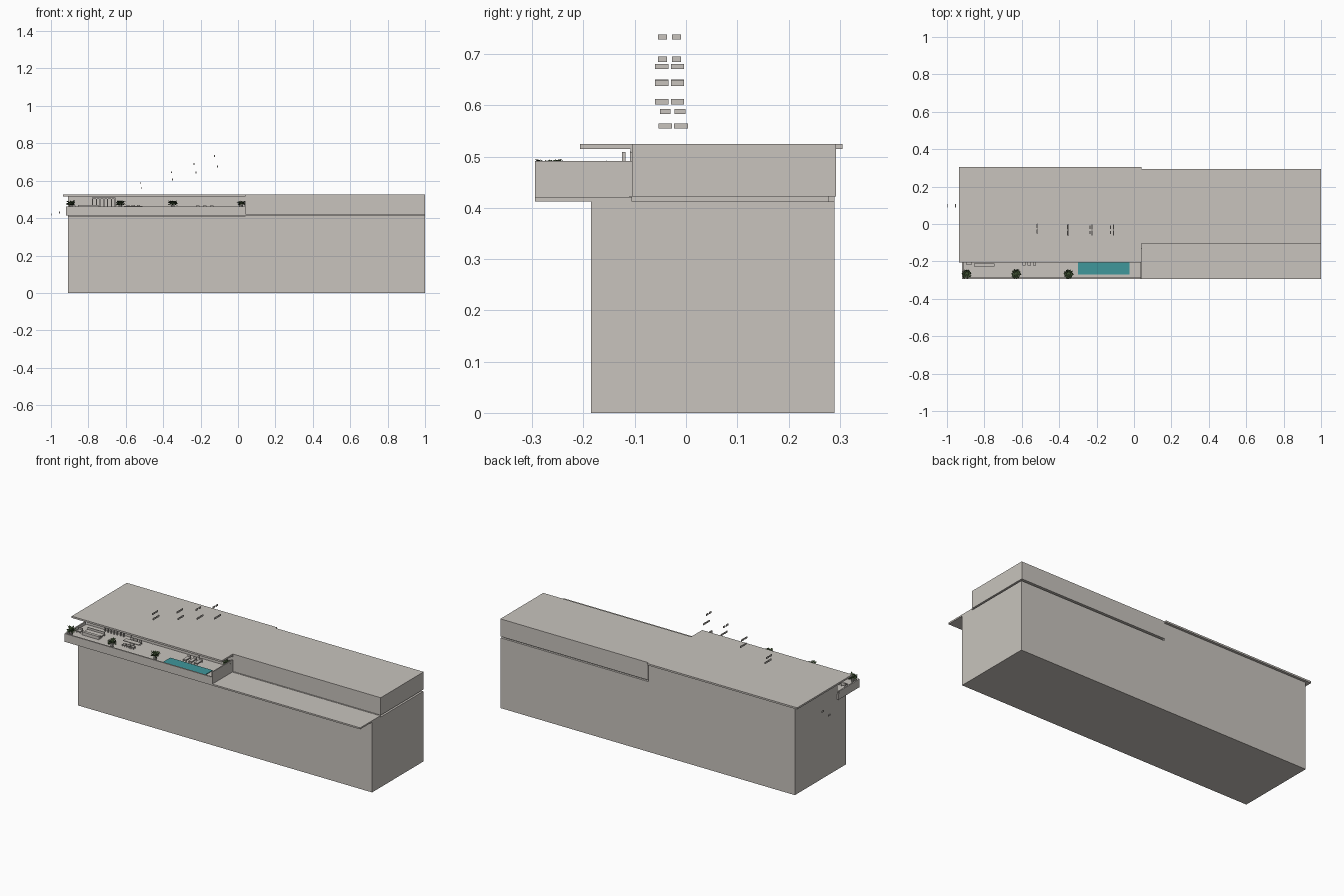
import bpy, bmesh, math, random
from mathutils import Vector, Matrix

random.seed(4)
cube = bpy.data.objects.get("Cube")
if cube:
    bpy.data.objects.remove(cube, do_unlink=True)


def material(name, rgb):
    m = bpy.data.materials.new(name)
    m.use_nodes = True
    m.diffuse_color = (*rgb, 1)
    m.node_tree.nodes["Principled BSDF"].inputs["Base Color"].default_value = (*rgb, 1)
    return m


STONE = material("warm grey stone", (0.58, 0.55, 0.51))
WATER = material("teal water", (0.05, 0.31, 0.33))
LEAF = material("dark green leaf", (0.045, 0.075, 0.03))


def finish(name, bm, mat):
    mesh = bpy.data.meshes.new(name)
    bm.to_mesh(mesh)
    bm.free()
    mesh.materials.append(mat)
    obj = bpy.data.objects.new(name, mesh)
    bpy.context.collection.objects.link(obj)
    return obj


def add_box(bm, x, y, z):
    """Add a box spanning the (low, high) ranges."""
    size = Matrix.Diagonal([r[1] - r[0] for r in (x, y, z)] + [1])
    mid = Vector([(r[0] + r[1]) / 2 for r in (x, y, z)])
    bmesh.ops.create_cube(bm, size=1, matrix=Matrix.Translation(mid) @ size)


def box(name, x, y, z, mat=STONE):
    bm = bmesh.new()
    add_box(bm, x, y, z)
    return finish(name, bm, mat)


# Main masses
FLOOR, RIM, SPLIT = 0.445, 0.461, 0.04
box("lower_block", (-0.91, 1), (-0.185, 0.29), (0, 0.412))
box("front_ledge", (SPLIT, 1), (-0.295, -0.105), (0.412, 0.421))
box("recess_strip", (SPLIT, 0.985), (-0.11, 0.278), (0.411, 0.423))
box("upper_block", (SPLIT, 1), (-0.105, 0.293), (0.422, 0.525))
box("pavilion_room", (-0.91, SPLIT), (-0.105, 0.29), (0.412, 0.515))
box("pavilion_roof", (-0.935, SPLIT), (-0.207, 0.305), (0.515, 0.525))

# Terrace with its low rim and end wall
box("terrace_floor", (-0.92, SPLIT), (-0.295, -0.1), (0.413, FLOOR))
box("terrace_front_rim", (-0.92, SPLIT), (-0.295, -0.287), (FLOOR, RIM))
box("terrace_side_rim", (-0.92, -0.912), (-0.287, -0.105), (FLOOR, RIM))
box("terrace_end_wall", (0.034, SPLIT), (-0.295, -0.105), (FLOOR, 0.491))
box("pool_water", (-0.3, -0.025), (-0.27, -0.2), (FLOOR, FLOOR + 0.004), WATER)

# Sliding wall panels and header
box("panel_header", (-0.62, SPLIT), (-0.108, -0.105), (0.508, 0.515))
for x in (-0.62, -0.48, -0.18):
    box("panel_post", (x - 0.003, x + 0.003), (-0.109, -0.105), (FLOOR, 0.51))
bm = bmesh.new()
for i in range(7):
    x = -0.78 + i * 0.02
    add_box(bm, (x, x + 0.005), (-0.125, -0.118), (FLOOR, 0.508))
add_box(bm, (-0.78, -0.655), (-0.125, -0.118), (0.503, 0.509))
finish("slatted_screen", bm, STONE)


# Terrace furniture
def seat(bm, x, y, w, d, back):
    add_box(bm, (x, x + w), (y, y + d), (FLOOR + 0.006, FLOOR + 0.012))
    add_box(bm, (x, x + w), (y + d - 0.004, y + d), (FLOOR + 0.006, FLOOR + back))
    for lx in (x, x + w - 0.003):
        for ly in (y, y + d - 0.003):
            add_box(bm, (lx, lx + 0.003), (ly, ly + 0.003), (FLOOR, FLOOR + 0.007))


bm = bmesh.new()
seat(bm, -0.855, -0.2, 0.11, 0.03, 0.024)
seat(bm, -0.895, -0.22, 0.025, 0.025, 0.022)
finish("sofa_set", bm, STONE)
box("low_table", (-0.855, -0.745), (-0.227, -0.21), (FLOOR, FLOOR + 0.018))

bm = bmesh.new()
add_box(bm, (-0.61, -0.51), (-0.195, -0.165), (FLOOR + 0.017, FLOOR + 0.021))
add_box(bm, (-0.57, -0.55), (-0.185, -0.175), (FLOOR, FLOOR + 0.018))
for i in range(3):
    seat(bm, -0.597 + i * 0.028, -0.222, 0.018, 0.018, 0.013)
    seat(bm, -0.597 + i * 0.028, -0.16, 0.018, 0.018, 0.024)
finish("dining_set", bm, STONE)

bm = bmesh.new()
for i in range(3):
    seat(bm, -0.225 + i * 0.037, -0.19, 0.02, 0.048, 0.022)
finish("loungers", bm, STONE)


# Potted shrubs made of pointed leaves
def shrub(x, y, r):
    bm = bmesh.new()
    bmesh.ops.create_cone(bm, cap_ends=True, segments=8, radius1=0.007, radius2=0.01,
                          depth=0.025, matrix=Matrix.Translation((x, y, FLOOR + 0.0125)))
    finish("shrub_pot", bm, STONE)
    bm = bmesh.new()
    core = Vector((x, y, 0.48))
    bmesh.ops.create_icosphere(bm, subdivisions=1, radius=r * 0.55,
                               matrix=Matrix.Translation(core) @ Matrix.Diagonal((1, 1, 0.6, 1)))
    for _ in range(70):
        a = random.uniform(0, math.tau)
        d = Vector((math.cos(a), math.sin(a), random.uniform(-0.5, 0.6)))
        side = d.cross(Vector((random.uniform(-1, 1), 0.3, 1))).normalized() * r * 0.16
        tip = core + d * r * random.uniform(0.75, 1)
        mid = core + d * r * 0.6
        bm.faces.new([bm.verts.new(p) for p in (core + d * r * 0.3, mid + side, tip, mid - side)])
    finish("shrub_leaves", bm, LEAF)


for x in (-0.895, -0.63, -0.35):
    shrub(x, -0.268, 0.029)
shrub(0.018, -0.133, 0.025)


# Floating pairs of thin plates: x, height, centre y, plate length
PLATES = ((-0.515, 0.56, -0.025, 0.027), (-0.52, 0.588, -0.026, 0.021),
          (-0.35, 0.607, -0.032, 0.026), (-0.355, 0.645, -0.032, 0.026),
          (-0.225, 0.643, -0.032, 0.026), (-0.235, 0.69, -0.032, 0.018),
          (-0.11, 0.676, -0.032, 0.026), (-0.125, 0.733, -0.032, 0.018))
for x, z, y, length in PLATES:
    bm = bmesh.new()
    for s in (-1, 1):
        c = y + s * (length / 2 + 0.002 + (0.027 - length) * 0.3)
        add_box(bm, (x - 0.002, x + 0.002), (c - length / 2, c + length / 2), (z - 0.005, z + 0.005))
    finish("floating_plates", bm, STONE)
for x, z in ((-0.998, 0.42), (-0.955, 0.43)):
    box("side_plate", (x - 0.002, x + 0.002), (0.088, 0.106), (z - 0.005, z + 0.005))
